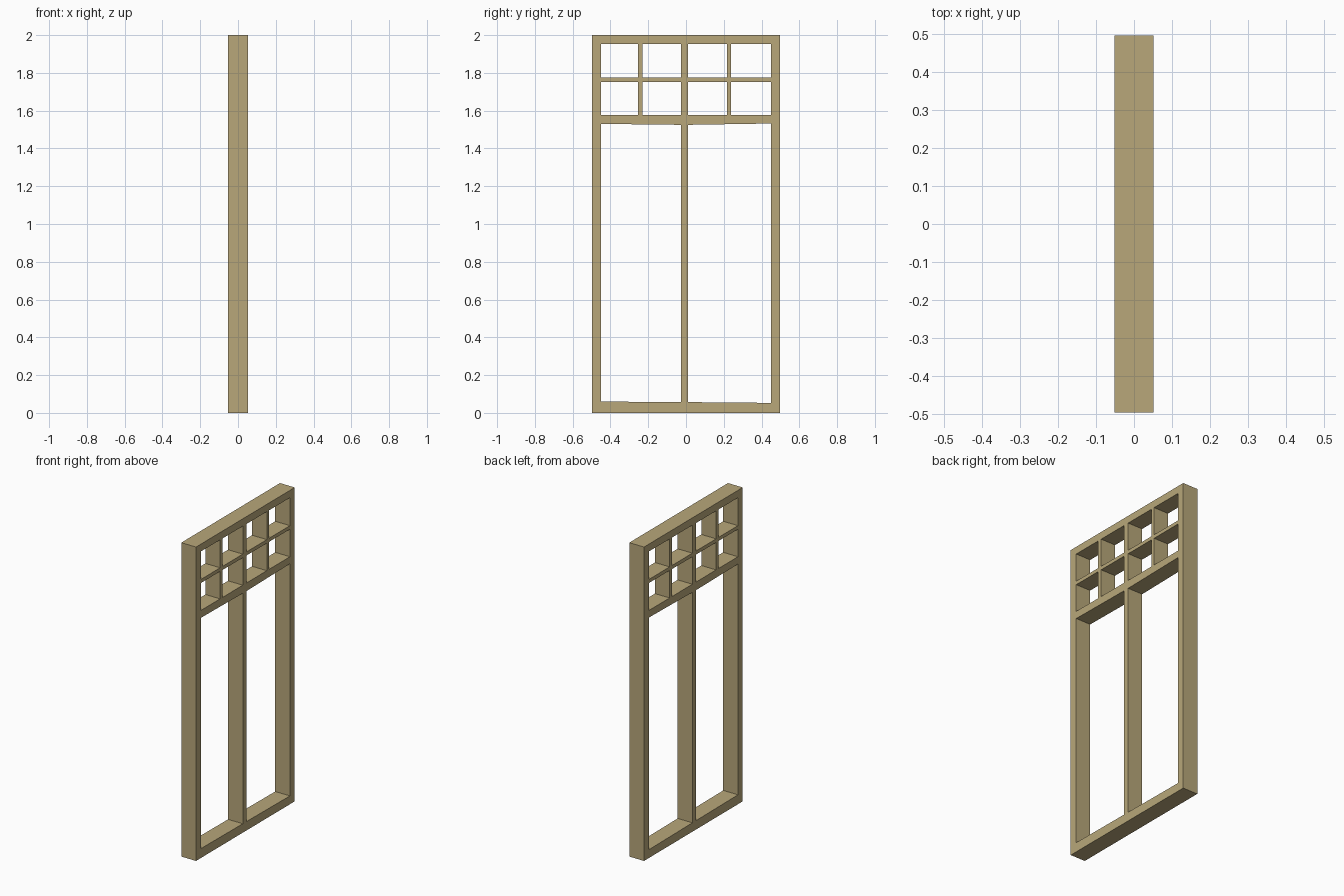
import bpy
import bmesh

old = bpy.data.objects.get("Cube")
if old:
    bpy.data.objects.remove(old, do_unlink=True)

# Single timber colour
wood = bpy.data.materials.new("tan_wood")
wood.use_nodes = True
tan = (0.479, 0.386, 0.195, 1)
wood.diffuse_color = tan
wood.node_tree.nodes["Principled BSDF"].inputs["Base Color"].default_value = tan

DEPTH = 0.104
SIDE, INNER = 0.497, 0.449      # outer and inner faces of the stiles
POST = (-0.026, 0.01)           # central post
TOP, HEAD = 2.0, 1.953          # top rail
BAR = (1.752, 1.775)            # thin horizontal glazing bar
TRANSOM = 1.577


def bar(name, profile):
    """Extrude a (y, z) outline through the frame depth."""
    bm = bmesh.new()
    face = bm.faces.new([bm.verts.new((-DEPTH / 2, y, z)) for y, z in profile])
    new = bmesh.ops.extrude_face_region(bm, geom=[face])["geom"]
    bmesh.ops.translate(bm, vec=(DEPTH, 0, 0),
                        verts=[v for v in new if isinstance(v, bmesh.types.BMVert)])
    bmesh.ops.recalc_face_normals(bm, faces=bm.faces)
    mesh = bpy.data.meshes.new(name)
    bm.to_mesh(mesh)
    bm.free()
    mesh.materials.append(wood)
    obj = bpy.data.objects.new(name, mesh)
    bpy.context.collection.objects.link(obj)


def box(name, y0, y1, z0, z1):
    bar(name, [(y0, z0), (y1, z0), (y1, z1), (y0, z1)])


# Outer frame, with a slightly uneven sill
box("front_stile", -SIDE, -INNER, 0, TOP)
box("back_stile", INNER, SIDE, 0, TOP)
box("top_rail", -INNER, INNER, HEAD, TOP)
bar("bottom_rail", [(-INNER, 0), (INNER, 0), (INNER, 0.053),
                    (POST[1], 0.057), (POST[0], 0.057), (-INNER, 0.06)])
box("centre_post", *POST, 0.057, HEAD)

# Each half: transom with a slight sag to the post, and a cross of glazing bars
halves = (("front", -INNER, POST[0], -0.254, -0.229, 1.53, 1.525),
          ("back", POST[1], INNER, 0.216, 0.239, 1.525, 1.532))
for side, y0, y1, m0, m1, za, zb in halves:
    bar(side + "_transom", [(y0, za), (y1, zb), (y1, TRANSOM), (y0, TRANSOM)])
    box(side + "_glazing_bar", y0, y1, *BAR)
    box(side + "_lower_mullion", m0, m1, TRANSOM, BAR[0])
    box(side + "_upper_mullion", m0, m1, BAR[1], HEAD)
